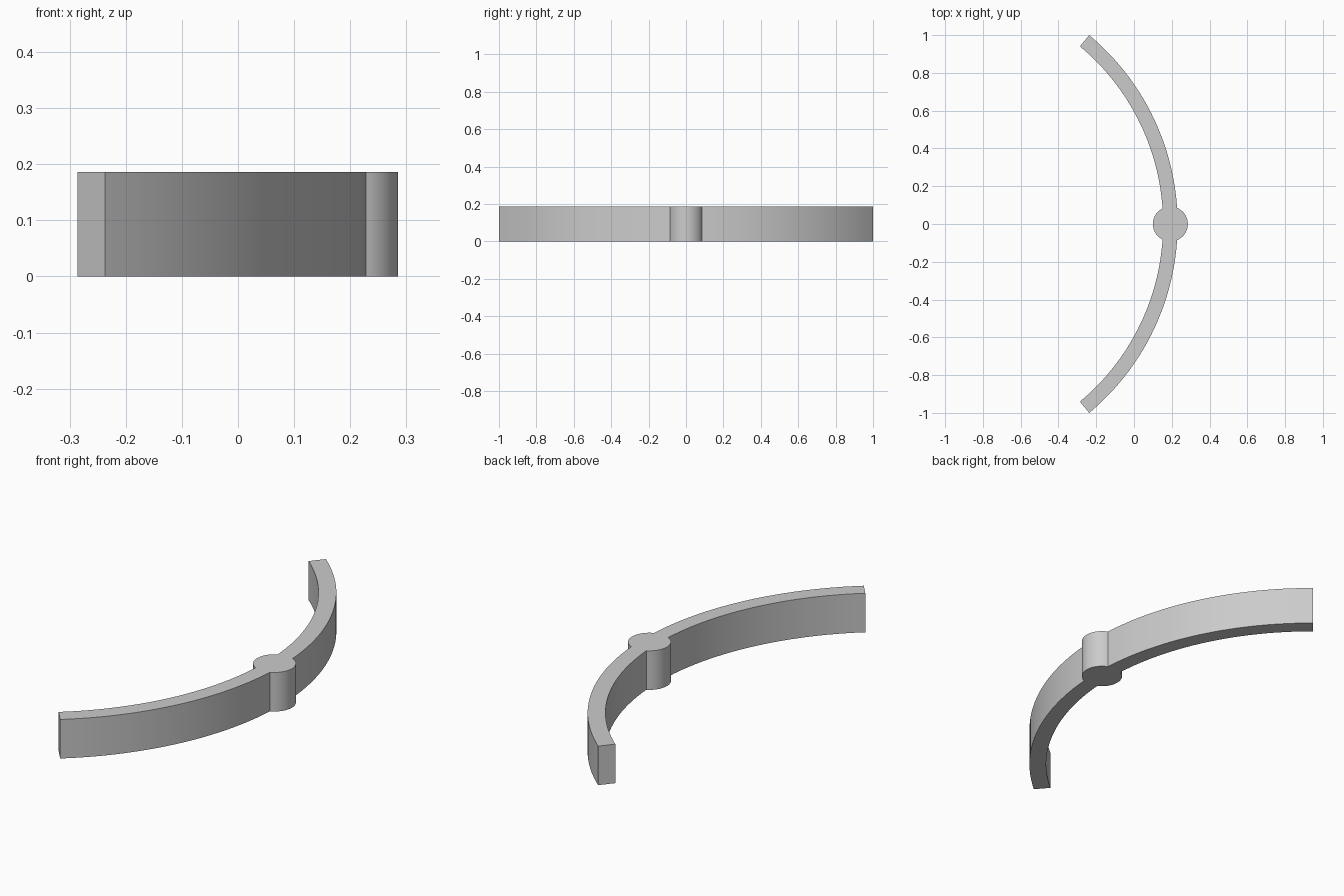
import bpy
import bmesh
from math import acos, atan2, cos, pi, sin

HEIGHT = 0.186
OUTER = 1.302               # outer radius of the curved bar
THICK = 0.077
INNER = OUTER - THICK
MID = OUTER - THICK / 2     # distance of the post from the arc centre
POST = 0.0925               # post radius
CENTRE_X = 0.231 - OUTER
HALF_SWEEP = atan2(1.0, -0.237 - CENTRE_X)

cube = bpy.data.objects.get("Cube")
if cube:
    bpy.data.objects.remove(cube, do_unlink=True)


def arc(cx, radius, start, end, steps):
    """Points along an arc centred on the x axis."""
    angles = [start + (end - start) * i / steps for i in range(steps + 1)]
    return [(cx + radius * cos(a), radius * sin(a)) for a in angles]


def junction(radius):
    """Angle at which the post meets the bar face, seen from the arc and the post."""
    a = acos((MID ** 2 + radius ** 2 - POST ** 2) / (2 * MID * radius))
    return a, atan2(radius * sin(a), radius * cos(a) - MID)


# Outline: outer face, post bulge, outer face, then back along the inner face
out_a, out_p = junction(OUTER)
in_a, in_p = junction(INNER)
post_x = CENTRE_X + MID
pieces = [
    arc(CENTRE_X, OUTER, -HALF_SWEEP, -out_a, 24),
    arc(post_x, POST, -out_p, out_p, 24)[1:-1],
    arc(CENTRE_X, OUTER, out_a, HALF_SWEEP, 24),
    arc(CENTRE_X, INNER, HALF_SWEEP, in_a, 24),
    arc(post_x, POST, in_p, 2 * pi - in_p, 24)[1:-1],
    arc(CENTRE_X, INNER, -in_a, -HALF_SWEEP, 24),
]
outline = [p for piece in pieces for p in piece]

# Extrude the outline into the solid handle
bm = bmesh.new()
base = bm.faces.new([bm.verts.new((x, y, 0)) for x, y in outline])
top = bmesh.ops.extrude_face_region(bm, geom=[base], use_keep_orig=True)
moved = [v for v in top["geom"] if isinstance(v, bmesh.types.BMVert)]
bmesh.ops.translate(bm, verts=moved, vec=(0, 0, HEIGHT))
bmesh.ops.recalc_face_normals(bm, faces=bm.faces)
mesh = bpy.data.meshes.new("curved_bar_with_post")
bm.to_mesh(mesh)
bm.free()

bar = bpy.data.objects.new("curved_bar_with_post", mesh)
bpy.context.collection.objects.link(bar)

# Plain grey finish
grey = bpy.data.materials.new("light_grey")
grey.use_nodes = True
colour = (0.6, 0.6, 0.6, 1)
grey.diffuse_color = colour
grey.node_tree.nodes["Principled BSDF"].inputs["Base Color"].default_value = colour
mesh.materials.append(grey)

# Smooth curved faces, crisp corners
bpy.ops.object.select_all(action="DESELECT")
bar.select_set(True)
bpy.context.view_layer.objects.active = bar
bpy.ops.object.shade_smooth_by_angle(angle=pi / 6)
